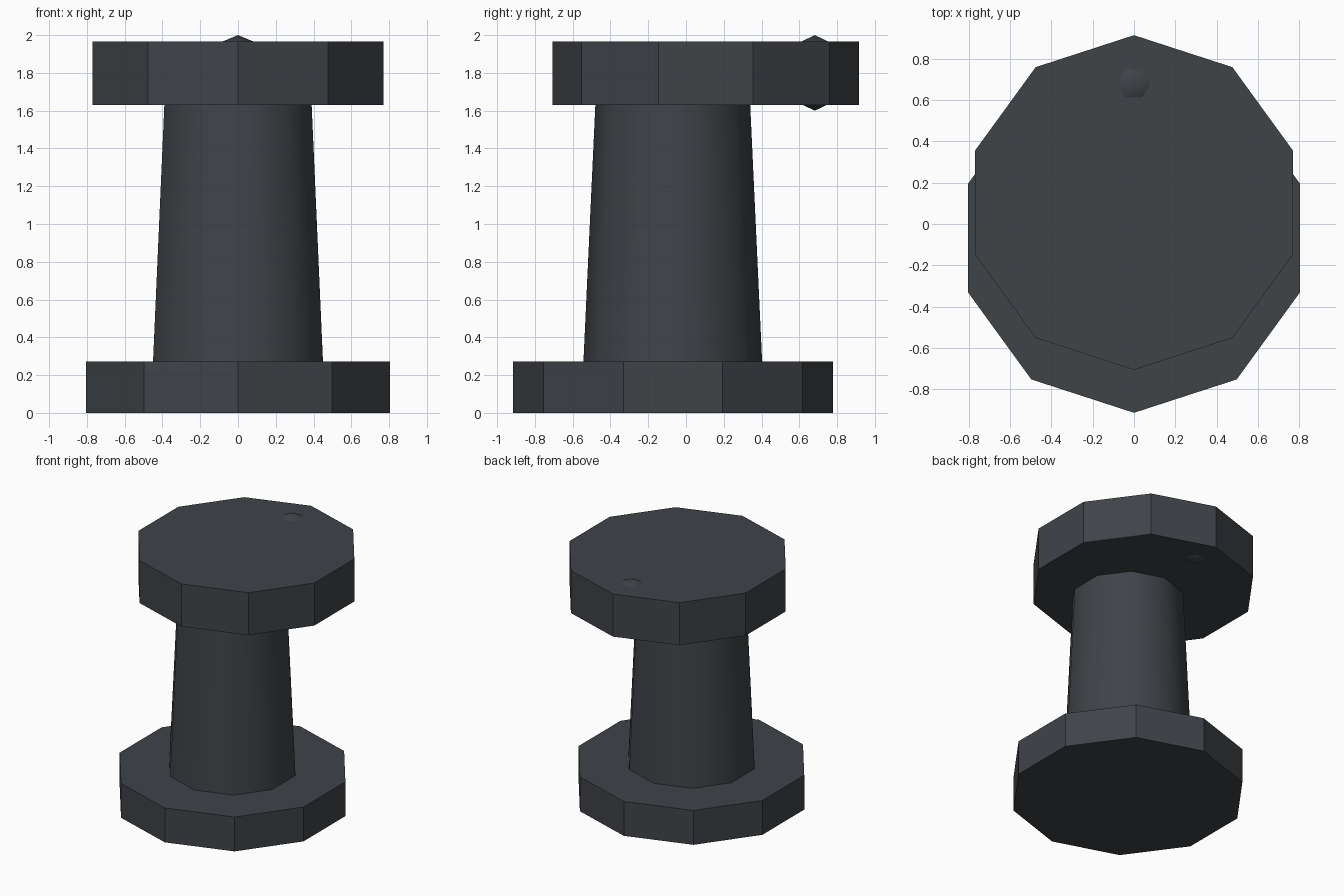
import bpy
import math

cube = bpy.data.objects.get("Cube")
if cube:
    bpy.data.objects.remove(cube, do_unlink=True)

iron = bpy.data.materials.new("dark iron")
colour = (0.05, 0.056, 0.064, 1)
iron.use_nodes = True
iron.diffuse_color = colour
iron.node_tree.nodes["Principled BSDF"].inputs["Base Color"].default_value = colour


def finish(name):
    """Name the active object and give it the iron colour."""
    obj = bpy.context.object
    obj.name = name
    obj.data.materials.append(iron)
    return obj


def ten_sided(name, y, z_low, z_high, r_low, r_high):
    """Ten-sided drum with a corner facing front and back."""
    bpy.ops.mesh.primitive_cone_add(
        vertices=10, radius1=r_low, radius2=r_high, depth=z_high - z_low,
        location=(0, y, (z_low + z_high) / 2))
    return finish(name)


# Foot plate, tapered post and head set back over it
ten_sided("base_plate", -0.068, 0, 0.272, 0.847, 0.847)
ten_sided("post", -0.07, 0.272, 1.63, 0.473, 0.41)
bpy.ops.object.shade_smooth_by_angle(angle=math.radians(50))
ten_sided("head", 0.104, 1.63, 1.967, 0.811, 0.811)

# Round pin through the rear of the head, showing above and below
bpy.ops.mesh.primitive_uv_sphere_add(
    segments=6, ring_count=4, radius=0.2, location=(0, 0.682, 1.8),
    rotation=(0, 0, math.radians(30)))
finish("pin")
bpy.ops.object.shade_smooth()
